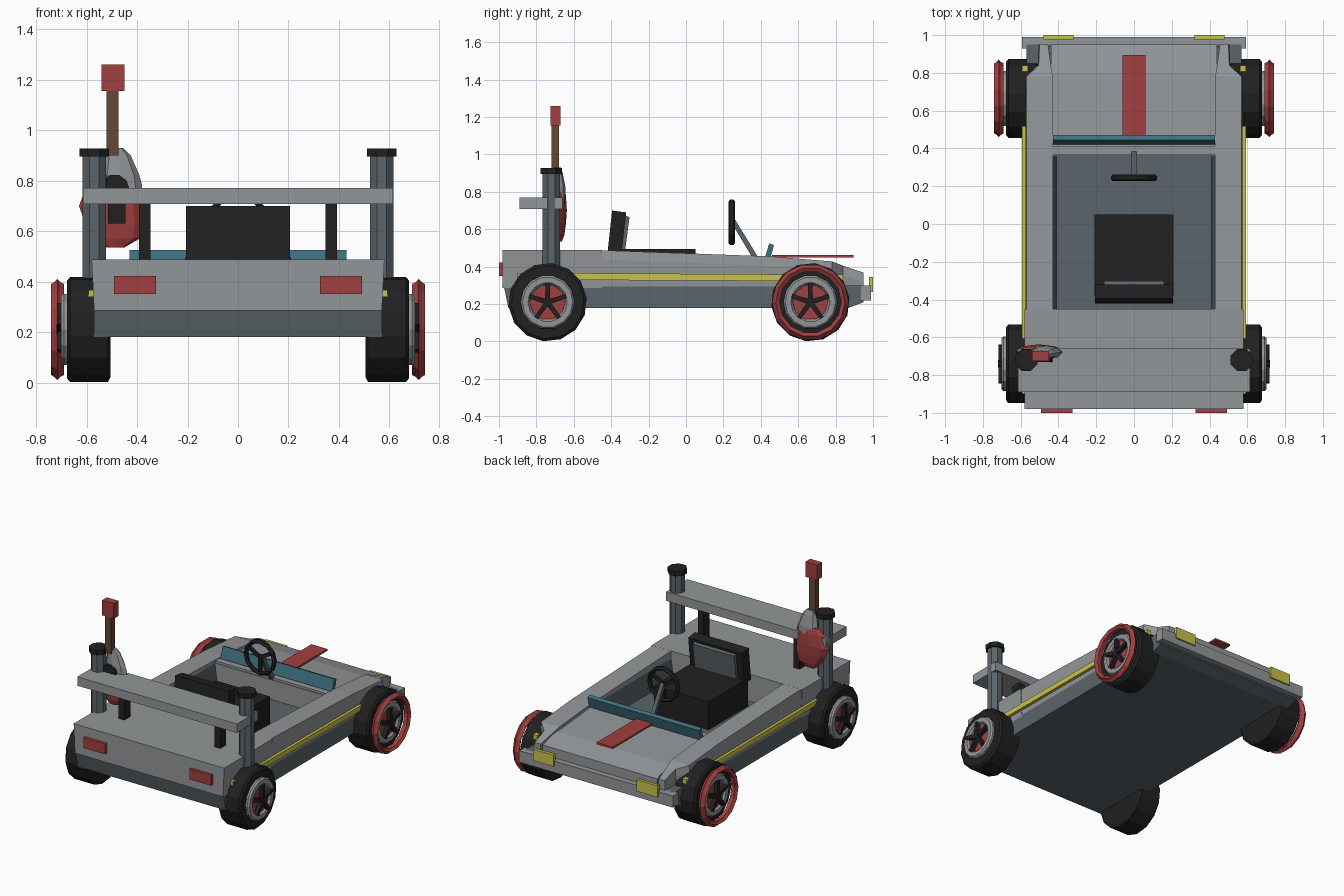
import bpy, bmesh, math
from mathutils import Vector

if "Cube" in bpy.data.objects:
    bpy.data.objects.remove(bpy.data.objects["Cube"])

def mat(name, r, g, b):
    m = bpy.data.materials.new(name)
    m.diffuse_color = (r, g, b, 1)
    m.use_nodes = True
    m.node_tree.nodes["Principled BSDF"].inputs["Base Color"].default_value = m.diffuse_color
    return m

GREY = mat("light_grey", .29, .305, .315)
SLATE = mat("slate_grey", .105, .13, .145)
BLACK = mat("black", .015, .015, .016)
RED = mat("red", .36, .05, .05)
YELLOW = mat("yellow", .58, .54, .07)
BLUE = mat("teal_blue", .05, .16, .21)
BROWN = mat("brown", .13, .065, .035)

def finish(name, bm, *mats):
    bmesh.ops.recalc_face_normals(bm, faces=bm.faces)
    me = bpy.data.meshes.new(name)
    bm.to_mesh(me)
    bm.free()
    for m in mats:
        me.materials.append(m)
    ob = bpy.data.objects.new(name, me)
    bpy.context.collection.objects.link(ob)
    return ob

def loft(name, rings, m, closed=False):
    """Skin rings of points; cap the ends unless the loop is closed."""
    bm = bmesh.new()
    vs = [[bm.verts.new(p) for p in r] for r in rings]
    n = len(rings[0])
    count = len(vs) if closed else len(vs) - 1
    for i in range(count):
        a, b = vs[i], vs[(i + 1) % len(vs)]
        for j in range(n):
            k = (j + 1) % n
            bm.faces.new((a[j], a[k], b[k], b[j]))
    if not closed:
        bm.faces.new(vs[0])
        bm.faces.new(vs[-1])
    return finish(name, bm, m)

def prism(name, x0, x1, yz, m):
    """Side profile extruded across x."""
    return loft(name, [[(x, y, z) for y, z in yz] for x in (x0, x1)], m)

def box(name, x0, x1, y0, y1, z0, z1, m):
    return prism(name, x0, x1, [(y0, z0), (y1, z0), (y1, z1), (y0, z1)], m)

def lathe(name, profile, centre, n, m, axis="x", closed=False, sgn=1, turn=0.0):
    """Profile of (along, radius) turned about the x, y or z axis."""
    c, rings = Vector(centre), []
    for a, r in profile:
        ring = []
        for i in range(n):
            t = 2 * math.pi * (i + turn) / n
            u, v = r * math.cos(t), r * math.sin(t)
            p = {"x": (a * sgn, u, v), "y": (u, a, v), "z": (u, v, a)}[axis]
            ring.append(c + Vector(p))
        rings.append(ring)
    return loft(name, rings, m, closed)

# Lower tub, whose top is the cockpit floor
prism("lower_body", -.57, .57, [(-.95, .18), (.87, .18), (.95, .21), (.95, .30), (-.975, .30)], SLATE)
# Rear deck
loft("rear_deck", [[(-w, y, z), (w, y, z), (w + .01, y, .488), (-w - .01, y, .488)]
                   for w, y, z in ((.57, -.98, .285), (.57, -.45, .285))], GREY)
# Hood and cowl between the rails
prism("hood", -.44, .44, [(.36, .30), (.95, .30), (.95, .365), (.80, .405), (.41, .437), (.36, .437)], GREY)
box("cowl", -.43, .43, .365, .41, .42, .452, GREY)

for s, side in ((-1, "left"), (1, "right")):
    # Side rails, narrowing into the nose
    rings = []
    for y, xi, xo, zt in ((-.46, .43, .575, .488), (.45, .43, .575, .455),
                          (.78, .43, .575, .428), (.84, .44, .51, .405), (.95, .455, .505, .368)):
        rings.append([(s * xi, y, .295), (s * (xo - .005), y, .295), (s * xo, y, zt - .05),
                      (s * (xo - .005), y, zt), (s * xi, y, zt)])
    loft("side_rail_" + side, rings, GREY)
    # Sloped inner cockpit lining
    loft("cockpit_lining_" + side, [[(s * .41, y, .29), (s * .45, y, .29), (s * .45, y, .45), (s * .432, y, .45)]
                                    for y in (-.45, .36)], SLATE)
    # Side stripe
    prism("side_stripe_" + side, s * .56, s * .592,
          [(-.90, .33), (.84, .322), (.84, .357), (-.90, .367)], YELLOW)
    # Lamps
    box("tail_light_" + side, s * .325, s * .492, -1.0, -.97, .35, .422, RED)
    box("front_lamp_" + side, s * .32, s * .48, .978, 1.0, .265, .345, YELLOW)
    # Rear posts with caps
    lathe("post_" + side, [(.28, .05), (.905, .05)], (s * .57, -.72, 0), 8, SLATE, "z", turn=.5)
    lathe("post_cap_" + side, [(.895, .063), (.928, .063)], (s * .57, -.72, 0), 8, BLACK, "z", turn=.5)
    # Wing strut
    box("wing_strut_" + side, s * .347, s * .392, -.755, -.69, .47, .72, BLACK)

# Front bumper
box("front_bumper", -.592, .592, .93, .99, .22, .30, GREY)
box("bumper_mount", -.50, .50, .90, .94, .24, .33, SLATE)
# Rear wing
box("rear_wing", -.615, .615, -.89, -.66, .708, .77, GREY)
# Windscreen plate and raised hood stripe
prism("wind_deflector", -.43, .43, [(.42, .44), (.45, .44), (.47, .515), (.445, .525)], BLUE)
box("hood_stripe", -.062, .062, .46, .895, .450, .463, RED)

# Seat
box("seat_base", -.21, .21, -.38, .05, .30, .495, BLACK)
prism("seat_back", -.207, .207, [(-.42, .47), (-.345, .47), (-.32, .69), (-.395, .70)], BLACK)
prism("seat_pad", -.16, .16, [(-.345, .49), (-.325, .49), (-.302, .665), (-.322, .672)], SLATE)

# Steering wheel, spokes and column
ring = [(.018 * math.cos(k * math.pi / 3), .11 + .014 * math.sin(k * math.pi / 3)) for k in range(6)]
lathe("steering_wheel", ring, (0, .245, .637), 12, BLACK, "y", closed=True)
for i in range(3):
    t = math.pi / 2 + i * 2 * math.pi / 3 + math.pi
    d, p = Vector((math.cos(t), 0, math.sin(t))), Vector((-math.sin(t), 0, math.cos(t))) * .012
    c = Vector((0, .245, .637))
    loft(f"steering_spoke_{i}", [[c + d * r + p * a + Vector((0, b * .008, 0))
         for a, b in ((-1, -1), (1, -1), (1, 1), (-1, 1))] for r in (0, .108)], BLACK)
prism("steering_column", -.013, .013, [(.24, .64), (.262, .652), (.392, .44), (.36, .44)], SLATE)

# Wheels: tyre, rim, hub disc, five spokes, flared ring at the steered end
TYRE = [(.505, .19), (.515, .21), (.665, .21), (.677, .195), (.677, .14), (.66, .135)]
RIM = [(.66, .145), (.69, .145), (.702, .135), (.702, .105), (.68, .09), (.66, .09)]
FLARE = [(.69, .185), (.705, .193), (.716, .205), (.728, .193), (.74, .185), (.728, .165), (.70, .165)]
for s, side in ((-1, "left"), (1, "right")):
    for y, end in ((-.74, "rear"), (.665, "front")):
        tag, c = f"{end}_{side}", Vector((0, y, .21))
        lathe("tyre_" + tag, TYRE, c, 14, BLACK, sgn=s, turn=.25)
        lathe("rim_" + tag, RIM, c, 14, GREY, closed=True, sgn=s)
        lathe("hub_disc_" + tag, [(.65, .10), (.69, .095)], c, 10, RED, sgn=s)
        lathe("hub_cap_" + tag, [(.68, .025), (.72, .02)], c, 8, BLACK, sgn=s)
        for i in range(5):
            t = math.pi / 2 + i * 2 * math.pi / 5
            d, p = Vector((0, math.cos(t), math.sin(t))), Vector((0, -math.sin(t), math.cos(t)))
            loft(f"spoke_{tag}_{i}", [[c + d * r + p * w * a + Vector((s * x, 0, 0))
                 for a, x in ((-1, .685), (1, .685), (1, .718), (-1, .718))]
                 for r, w in ((0, .014), (.105, .011))], BLACK)
        if end == "front":
            lathe("flared_ring_" + tag, FLARE, c, 14, RED, closed=True, sgn=s)

# Hanging stringed body: flattened lobes, neck and head
def lobes(name, levels, m):
    rings = []
    for z, x, y, rx, ry in levels:
        rings.append([(x + rx * math.cos(i * math.pi / 4), y + ry * math.sin(i * math.pi / 4), z)
                      for i in range(8)])
    loft(name, rings, m)

lobes("instrument_body", [(.535, -.485, -.675, .035, .012), (.57, -.475, -.675, .085, .025),
                          (.63, -.49, -.675, .115, .033), (.70, -.505, -.675, .125, .038),
                          (.78, -.49, -.677, .11, .035), (.82, -.475, -.68, .085, .03)], RED)
lobes("instrument_collar", [(.77, -.465, -.68, .085, .036), (.82, -.465, -.68, .075, .036),
                            (.90, -.475, -.685, .05, .026), (.93, -.485, -.69, .03, .02)], GREY)
lathe("instrument_disc", [(-.73, .06), (-.70, .06)], (-.49, 0, .765), 10, BLACK, "y")
box("instrument_bracket", -.515, -.445, -.755, -.70, .63, .765, BLACK)
box("instrument_neck", -.52, -.473, -.72, -.68, .90, 1.165, BROWN)
box("instrument_head", -.54, -.45, -.725, -.672, 1.155, 1.26, RED)
